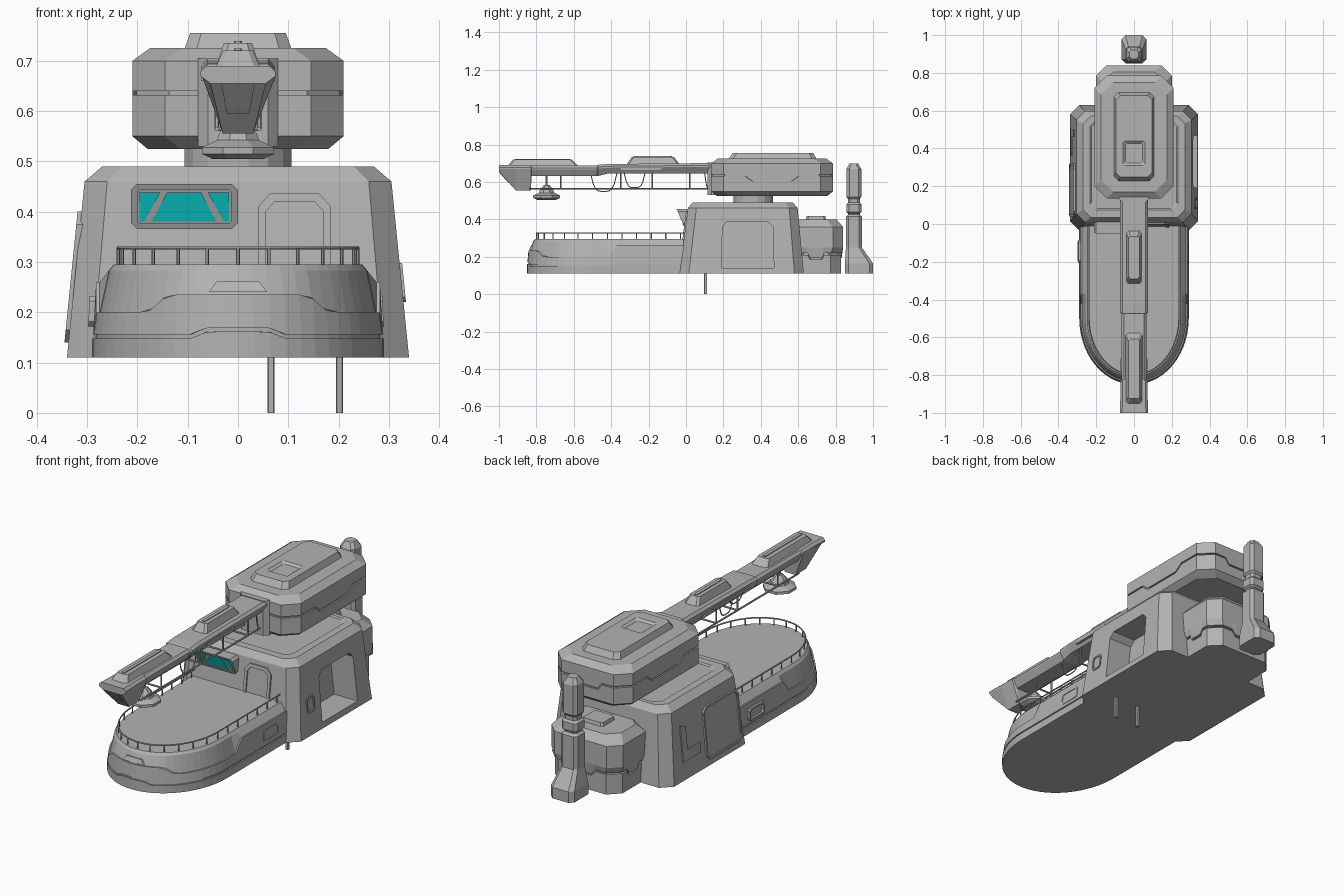
import bpy, bmesh, math
from mathutils import Vector

cube = bpy.data.objects.get("Cube")
if cube:
    bpy.data.objects.remove(cube, do_unlink=True)


def material(name, rgb):
    m = bpy.data.materials.new(name)
    m.use_nodes = True
    m.diffuse_color = (*rgb, 1)
    m.node_tree.nodes["Principled BSDF"].inputs["Base Color"].default_value = (*rgb, 1)
    return m


GREY = material("hull grey", (0.45, 0.45, 0.45))
CYAN = material("window cyan", (0.004, 0.65, 0.65))


def loft(name, rings, mat=GREY):
    """Closed solid skinned through rings of equal point count."""
    bm = bmesh.new()
    vr = [[bm.verts.new(p) for p in r] for r in rings]
    for a, b in zip(vr, vr[1:]):
        for i in range(len(a)):
            j = (i + 1) % len(a)
            bm.faces.new((a[i], a[j], b[j], b[i]))
    bm.faces.new(vr[0])
    bm.faces.new(vr[-1])
    bmesh.ops.recalc_face_normals(bm, faces=bm.faces)
    me = bpy.data.meshes.new(name)
    bm.to_mesh(me)
    bm.free()
    me.materials.append(mat)
    ob = bpy.data.objects.new(name, me)
    bpy.context.collection.objects.link(ob)
    return ob


def rods(name, paths, r):
    """Thin tubes along several paths, joined in one mesh."""
    cu = bpy.data.curves.new(name, "CURVE")
    cu.dimensions = "3D"
    cu.bevel_depth = r
    cu.bevel_resolution = 1
    cu.use_fill_caps = True
    for path in paths:
        sp = cu.splines.new("POLY")
        sp.points.add(len(path) - 1)
        for pt, p in zip(sp.points, path):
            pt.co = (*p, 1)
    tmp = bpy.data.objects.new(name + "_path", cu)
    bpy.context.collection.objects.link(tmp)
    dg = bpy.context.evaluated_depsgraph_get()
    me = bpy.data.meshes.new_from_object(tmp.evaluated_get(dg))
    bpy.data.objects.remove(tmp, do_unlink=True)
    me.materials.clear()
    me.materials.append(GREY)
    for f in me.polygons:
        f.use_smooth = False
    bpy.context.collection.objects.link(bpy.data.objects.new(name, me))


def ramp(v, a, b):
    return min(1, max(0, (v - a) / (b - a)))


def octo(hx, y0, y1, c, z, dz=0):
    """Chamfered rectangle; the middle of each long side is shifted by dz."""
    p = [(c - hx, y0), (hx - c, y0), (hx, y0 + c), (hx, y1 - c),
         (hx - c, y1), (c - hx, y1), (-hx, y1 - c), (-hx, y0 + c)]
    out = []
    for i, a in enumerate(p):
        out.append((*a, z))
        if i % 2 == 0:
            a, b = Vector(a), Vector(p[(i + 1) % 8])
            for t, k in ((.22, 0), (.3, 1), (.7, 1), (.78, 0)):
                out.append((*a.lerp(b, t), z + dz * k))
    return out


def cham(u0, v0, u1, v1, c):
    return [(u0 + c, v0), (u1 - c, v0), (u1, v0 + c), (u1, v1 - c),
            (u1 - c, v1), (u0 + c, v1), (u0, v1 - c), (u0, v0 + c)]


def panel(name, wall, steps, mat=GREY):
    """Plate on a wall; steps are (outline, height above the wall)."""
    return loft(name, [[wall(u, v, d) for u, v in o] for o, d in steps], mat)


# Walls: map (along, up, out) to space
def house_front(u, v, d):
    return (u, -.035 + .13 * (v - .11) - d, v)


def house_side(s):
    return lambda u, v, d: (s * (.34 - .1 * (v - .11) + d), u, v)


def hull_side(s):
    return lambda u, v, d: (s * (.289 - .05 * (v - .11) + d), u, v)


def hood(u, v, d):
    return (u, .015 * (1 - d) - d * (.012 + .42 * (v - .365)), v)


# Rounded deck hull with stepped armour bands
def deck_line(d, zf, n=28, ys=(.05, -.37, -.42)):
    w, t = .29 - d, .35 - d
    xy = [(w, y) for y in ys]
    xy += [(w * math.cos(math.pi * i / n), -.5 - t * math.sin(math.pi * i / n)) for i in range(n + 1)]
    xy += [(-w, y) for y in reversed(ys)]
    return [(x, y, zf(x, y)) for x, y in xy]


def groove(e):
    return lambda x, y: .148 + e + .014 * ramp(abs(x), .09, .06) * (y < -.6)


def armour(x, y):
    return .2 + .035 * ramp(abs(x), .18, .14) * (y < -.6) + .06 * ramp(y, -.42, -.37)


def flat(z):
    return lambda x, y: z


loft("deck_hull", [deck_line(*a) for a in (
    (0, flat(.11)), (0, groove(0)), (.007, groove(0)), (.007, groove(.008)), (.002, groove(.008)),
    (.008, armour), (.015, armour), (.033, flat(.283)), (.043, flat(.295)))])
panel("bow_plate", lambda u, v, d: (u, -.836 + .42 * (v - .235) - d, v),
      [([(-.058, .24), (.058, .24), (.042, .262), (-.042, .262)], d) for d in (-.015, .004)])
for s, side in ((1, "left"), (-1, "right")):
    o, i = cham(-.205, .172, -.085, .232, .01), cham(-.196, .181, -.094, .223, .008)
    panel(side + "_hull_hatch", hull_side(s), [(o, -.02), (o, .008 - .004 * s), (i, .008 - .004 * s), (i, -.002)])

# Deck railing
rail = deck_line(.052, flat(.328), 24, (0, -.2, -.4))
posts = [p for p in deck_line(.052, flat(.29), 12, [-.03 - .078 * k for k in range(6)])]
rods("railing", [rail] + [[p, (p[0], p[1], .328)] for p in posts], .0035)

# House with a side bay
house = loft("house", [octo(*a) for a in (
    (.34, -.035, .63, .05, .11), (.305, .01, .597, .045, .46),
    (.27, .035, .572, .04, .49), (.232, .075, .55, .03, .49), (.225, .082, .543, .03, .484))])
bay = [(.19, .14), (.47, .14), (.465, .36), (.44, .388), (.22, .388), (.195, .36)]
cutter = panel("bay_cutter", house_side(1), [(bay, -.13), (bay, .05)])
cutter.hide_render = True
mod = house.modifiers.new("bay", "BOOLEAN")
mod.operation = "DIFFERENCE"
mod.object = cutter
bpy.context.view_layer.objects.active = house
bpy.ops.object.modifier_apply(modifier="bay")
bpy.data.objects.remove(cutter, do_unlink=True)

# House doors and hatches
o, i = cham(.08, .22, .14, .298, .01), cham(.087, .228, .133, .29, .008)
panel("side_hatch", house_side(1), [(o, -.01), (o, .005), (i, .005), (i, -.003)])
o, i = cham(.04, .14, .32, .4, .025), cham(.05, .15, .31, .39, .022)
panel("side_door", house_side(-1), [(o, -.01), (o, .008), (i, .008), (i, .002)])
ell = [(.36, .2), (.5, .2), (.5, .38), (.46, .36), (.46, .25), (.36, .25)]
panel("angled_side_plate", house_side(-1), [(ell, -.01), (ell, .006)])
o = [(.04, .27), (.185, .27), (.185, .41), (.16, .437), (.065, .437), (.04, .41)]
i = [(.055, .27), (.17, .27), (.17, .4), (.152, .42), (.073, .42), (.055, .4)]
panel("front_door", house_front, [(o, -.01), (o, .008), (i, .008), (i, .001)])

# Hooded front window
o, i = cham(-.213, .366, 0, .455, .012), cham(-.2, .376, -.013, .444, .006)
panel("window_frame", hood, [(o, 0), (o, 1), (i, 1), (i, .8)])
for name, g in (("right", [(-.196, .38), (-.186, .38), (-.155, .438), (-.196, .438)]),
                ("centre", [(-.172, .38), (-.043, .38), (-.073, .438), (-.141, .438)]),
                ("left", [(-.028, .38), (-.018, .38), (-.018, .438), (-.06, .438)])):
    panel(name + "_window_glass", hood, [(g, .78), (g, .86)], CYAN)


# Rear module
def banded(name, hx, y0, y1, c, steps):
    loft(name, [octo(hx - d, y0 + d, y1 - d, c, z, dz) for d, z, dz in steps])


banded("rear_module", .2, .55, .84, .055, (
    (.012, .11, 0), (.012, .21, -.025), (.022, .21, -.025), (.022, .22, -.025),
    (.008, .22, -.025), (0, .25, 0), (0, .36, 0), (.035, .4, 0)))
loft("rear_vent", [octo(.06, .64, .75, .01, .395), octo(.055, .645, .745, .01, .417)])

# Rear mast
mast = [(.065, .85, 1, .02, .11), (.065, .85, 1, .02, .165), (.045, .855, .94, .015, .25),
        (.045, .855, .94, .015, .415), (.034, .866, .929, .012, .425), (.034, .866, .929, .012, .432),
        (.044, .857, .939, .015, .44), (.044, .857, .939, .015, .48), (.034, .866, .929, .012, .49),
        (.034, .866, .929, .012, .51), (.042, .858, .937, .015, .52), (.042, .858, .937, .015, .67),
        (.025, .874, .92, .012, .7)]
loft("rear_mast", [octo(*a) for a in mast])


# Turret, neck and roof hatch
def circle(r, y, z, n):
    return [(r * math.cos(2 * math.pi * (k + .5) / n), y + r * math.sin(2 * math.pi * (k + .5) / n), z)
            for k in range(n)]


loft("turret_neck", [circle(.108, .36, z, 16) for z in (.48, .54)])
banded("turret", .21, .135, .785, .065, (
    (.03, .525, 0), (0, .55, 0), (0, .632, -.03), (.008, .632, -.03), (.008, .64, -.03),
    (0, .64, -.03), (0, .7, 0), (.035, .725, 0)))
loft("turret_roof", [octo(*a) for a in (
    (.108, .225, .7, .025, .72), (.095, .25, .68, .022, .755), (.058, .31, .44, .006, .755),
    (.045, .323, .427, .006, .745))])
loft("boom_mount", [octo(.08, .115, .2, .02, z) for z in (.53, .705)])


# Crane boom, cross sections along its length
def section(y, w, top, wb, bot):
    return [(-wb, y, bot), (wb, y, bot), (w, y, top - .02), (w, y, top - .012), (w - .012, y, top),
            (.012 - w, y, top), (-w, y, top - .012), (-w, y, top - .02)]


loft("boom", [section(*a) for a in (
    (.2, .073, .702, .05, .645), (-.42, .073, .696, .05, .645), (-.47, .073, .692, .05, .632),
    (-.475, .066, .688, .045, .632), (-.825, .066, .688, .045, .632), (-.83, .072, .69, .03, .555),
    (-.91, .072, .69, .03, .555), (-1, .075, .69, .055, .655))])
panel("nose_panel", lambda u, v, d: (u, -.997 + .9 * (.655 - v) - d, v),
      [([(-.022, .595), (.022, .595), (.033, .652), (-.033, .652)], d) for d in (-.02, .006)])
for name, w, y0, y1, z0, z1 in (("front_boom_cover", .045, -.955, -.575, .685, .72),
                                ("rear_boom_cover", .043, -.32, -.03, .69, .735)):
    loft(name, [octo(w, y0, y1, .012, z0), octo(w - .015, y0 + .03, y1 - .035, .01, z1)])
    loft(name + "_ridge", [octo(.008, y0 + .04, y1 - .045, .003, z) for z in (z1 - .01, z1 + .004)])
for s in (1, -1):
    loft("boom_slot_trim", [[(s * x, y, z) for y, z in ((-.35, .66), (-.13, .66), (-.13, .674), (-.35, .674))]
                            for x in (.05, .074)])

# Boom truss and hanging cables
truss = []
for x in (-.042, .042):
    truss.append([(x, -.84, .564), (x, .14, .564)])
    truss += [[(x, y, .564), (x, y, .65)] for y in (-.67, -.35, -.18, .02)]
truss += [[(-.042, y, .564), (.042, y, .564)] for y in (-.67, -.35, -.18, .02)]
rods("boom_truss", truss, .0045)


def sag(x, y0, y1, drop):
    return [(x, y0 + (y1 - y0) * k / 10, .645 - drop * (1 - (k / 5 - 1) ** 4)) for k in range(11)]


rods("boom_cables", [sag(.03, -.51, -.37, .095), sag(-.03, -.33, -.22, .075), sag(.03, .1, .19, .1)], .003)

# Hanging hook
loft("hook_block", [circle(r, -.745, z, 8) for r, z in (
    (.055, .505), (.078, .515), (.078, .528), (.045, .542), (.04, .556), (.016, .585))])
rods("hook_cable", [[(0, -.745, .58), (0, -.745, .64)]], .006)

# Mooring legs
for x in (.066, .202):
    loft("leg", [octo(.007, .097, .113, .002, z) for z in (0, .13)])
    bpy.context.collection.objects[-1].location.x = x
